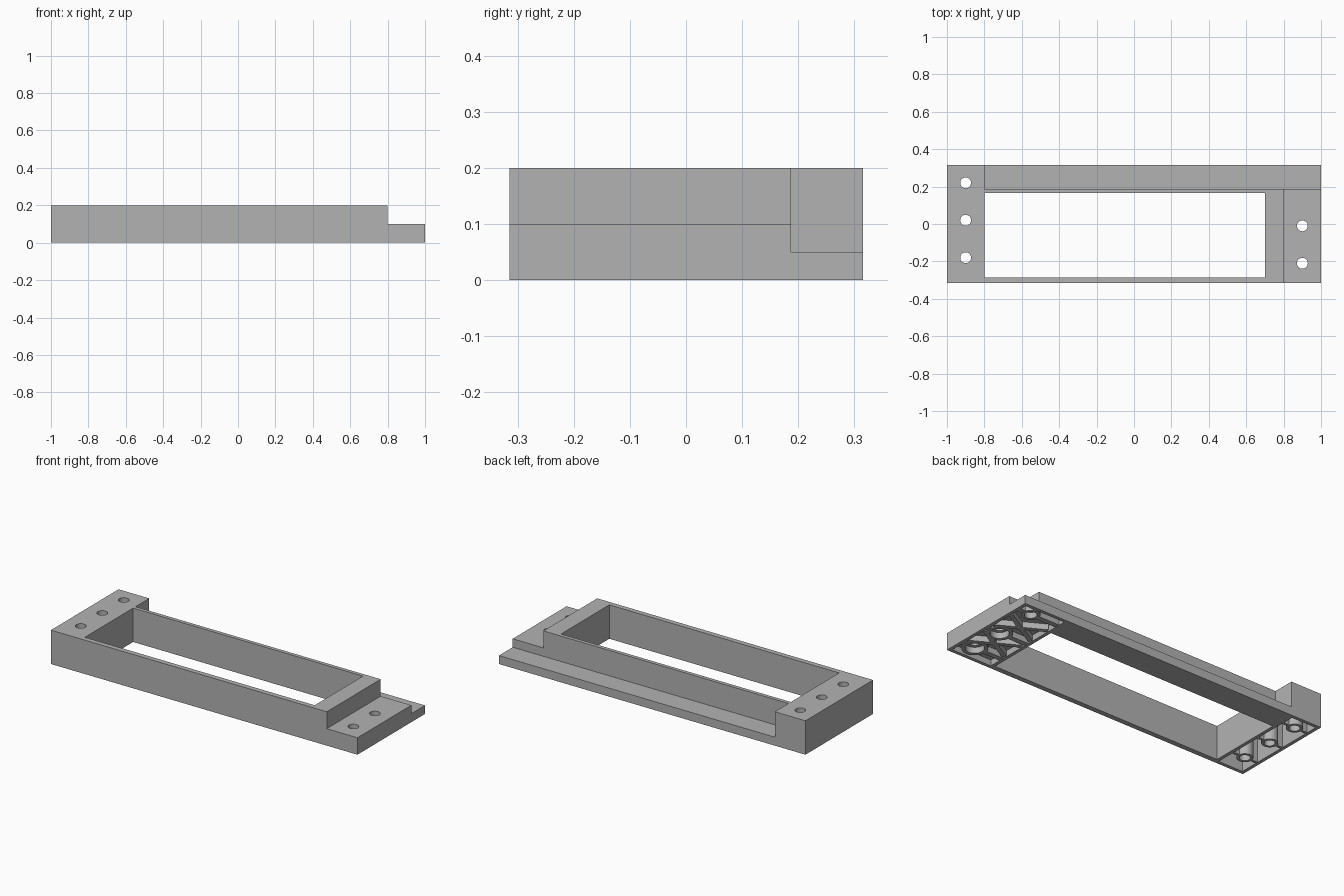
import bpy, bmesh, math
from mathutils import Matrix, Vector

if "Cube" in bpy.data.objects:
    bpy.data.objects.remove(bpy.data.objects["Cube"])

grey = bpy.data.materials.new("plain grey")
grey.diffuse_color = (0.45, 0.45, 0.45, 1)
grey.use_nodes = True
grey.node_tree.nodes["Principled BSDF"].inputs["Base Color"].default_value = grey.diffuse_color


def finish(name, bm):
    mesh = bpy.data.meshes.new(name)
    bm.to_mesh(mesh)
    bm.free()
    ob = bpy.data.objects.new(name, mesh)
    bpy.context.collection.objects.link(ob)
    mesh.materials.append(grey)
    return ob


def box(name, x0, x1, y0, y1, z0, z1):
    bm = bmesh.new()
    bmesh.ops.create_cube(bm, size=1)
    bm.transform(Matrix.Translation(((x0 + x1) / 2, (y0 + y1) / 2, (z0 + z1) / 2))
                 @ Matrix.Diagonal((x1 - x0, y1 - y0, z1 - z0, 1)))
    return finish(name, bm)


def cylinder(name, x, y, r, z0, z1):
    bm = bmesh.new()
    bmesh.ops.create_cone(bm, cap_ends=True, segments=32, radius1=r, radius2=r, depth=z1 - z0,
                          matrix=Matrix.Translation((x, y, (z0 + z1) / 2)))
    return finish(name, bm)


def cut(target, cutter):
    cutter.hide_render = True
    mod = target.modifiers.new("cut", 'BOOLEAN')
    mod.operation, mod.solver, mod.object = 'DIFFERENCE', 'EXACT', cutter
    bpy.context.view_layer.objects.active = target
    bpy.ops.object.modifier_apply(modifier=mod.name)
    bpy.data.objects.remove(cutter)


def tube(name, x, y, outer, inner, z1):
    ob = cylinder(name, x, y, outer, 0, z1)
    cut(ob, cylinder("bore", x, y, inner, -0.1, z1 + 0.1))
    return ob


def rib(name, a, b, width, z1):
    a, b = Vector(a), Vector(b)
    d = b - a
    ob = box(name, -d.length / 2, d.length / 2, -width / 2, width / 2, 0.001, z1)
    ob.location = ((a.x + b.x) / 2, (a.y + b.y) / 2, 0)
    ob.rotation_euler.z = math.atan2(d.y, d.x)


LEFT_HOLES = [(-0.9, y) for y in (-0.18, 0.02, 0.22)]
RIGHT_HOLES = [(0.9, y) for y in (-0.21, -0.01)]
LEFT_DEPTH, RIGHT_DEPTH = 0.17, 0.035

# Frame carved from one block: opening, back ledge, low right flange
frame = box("frame", -1, 1, -0.315, 0.315, 0, 0.2)
cut(frame, box("opening", -0.8, 0.7, -0.285, 0.165, -0.1, 0.3))
cut(frame, box("ledge_step", -0.8, 1.1, 0.187, 0.4, 0.05, 0.3))
cut(frame, box("flange_step", 0.8, 1.1, -0.4, 0.25, 0.1, 0.3))

# Hollow undersides of both ends
cut(frame, box("left_cavity", -0.98, -0.82, -0.295, 0.295, -0.1, LEFT_DEPTH))
cut(frame, box("right_cavity", 0.72, 0.98, -0.295, 0.295, -0.1, RIGHT_DEPTH))

# Screw holes
for x, y in LEFT_HOLES + RIGHT_HOLES:
    cut(frame, cylinder("screw_hole", x, y, 0.029, -0.1, 0.3))

# Left screw posts with short side ribs
for x, y in LEFT_HOLES:
    tube("left_post", x, y, 0.044, 0.029, LEFT_DEPTH)
    for s in (-1, 1):
        rib("left_rib", (x + s * 0.042, y), (x + s * 0.081, y), 0.015, LEFT_DEPTH)

# Right screw bosses with wide counterbores, and a blind one under the ledge
for x, y in RIGHT_HOLES:
    tube("right_boss", x, y, 0.07, 0.05, RIGHT_DEPTH)
tube("blind_boss", 0.9, 0.24, 0.05, 0.033, RIGHT_DEPTH)

# Right bracing ribs: straight ones from the bosses, diagonals between them
for x, y in RIGHT_HOLES + [(0.9, 0.24)]:
    r = 0.048 if y > 0.2 else 0.066
    rib("cross_rib", (0.719, y), (x - r, y), 0.03, RIGHT_DEPTH)
    rib("cross_rib", (x + r, y), (0.981, y), 0.03, RIGHT_DEPTH)
for y in (-0.11, 0.1):
    rib("diagonal_rib", (0.725, y - 0.07), (0.975, y + 0.07), 0.025, RIGHT_DEPTH)
    rib("diagonal_rib", (0.725, y + 0.07), (0.975, y - 0.07), 0.025, RIGHT_DEPTH)

# Smooth the round walls only
bpy.ops.object.select_all(action='DESELECT')
for ob in bpy.context.scene.objects:
    ob.select_set(True)
bpy.context.view_layer.objects.active = frame
bpy.ops.object.shade_smooth_by_angle(angle=math.radians(30))
